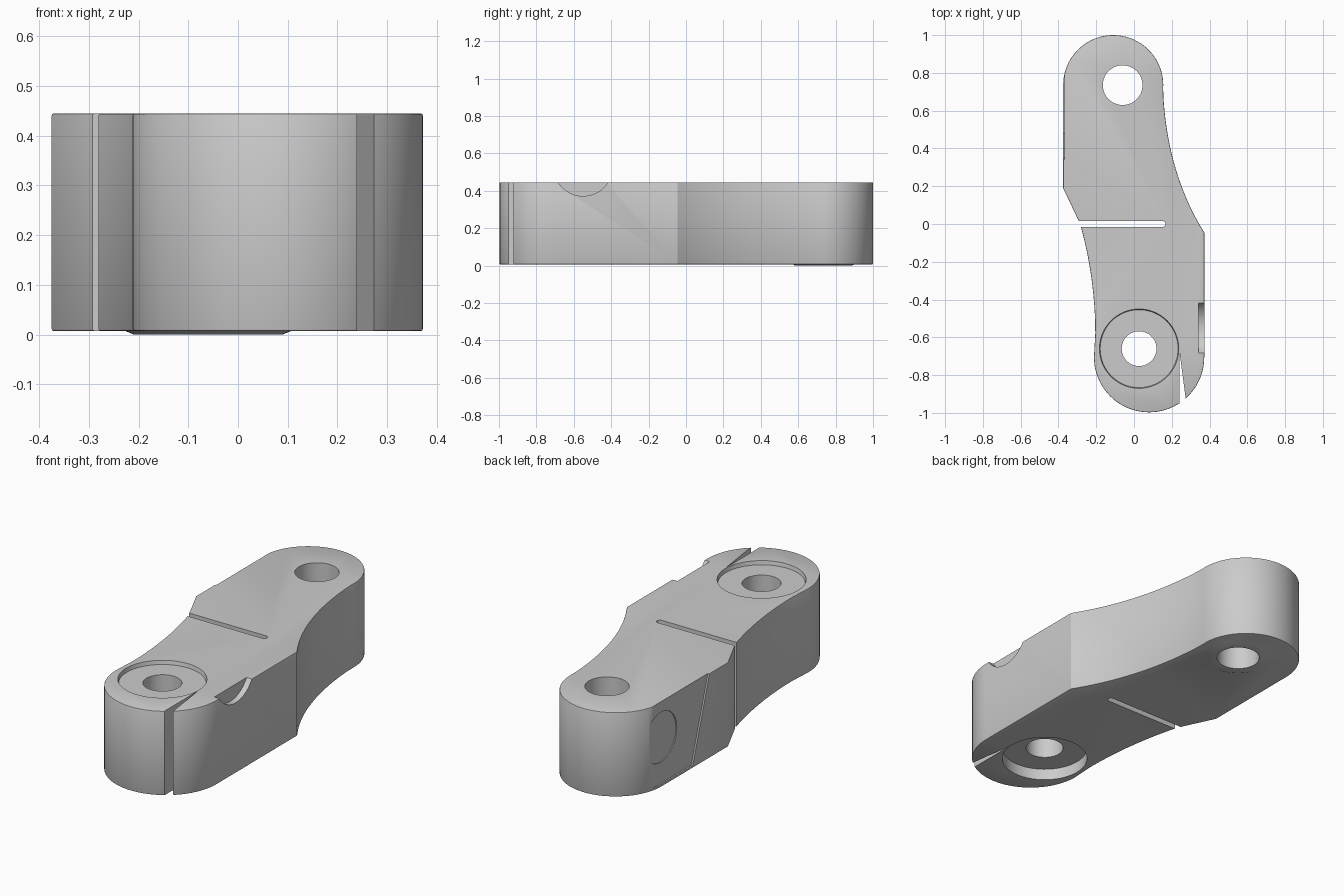
import bpy, bmesh, math
from mathutils import Matrix, Vector

cube = bpy.data.objects.get("Cube")
if cube:
    bpy.data.objects.remove(cube, do_unlink=True)

GREY = (0.6, 0.6, 0.6, 1)
grey = bpy.data.materials.new("plain grey")
grey.use_nodes = True
grey.diffuse_color = GREY
grey.node_tree.nodes["Principled BSDF"].inputs["Base Color"].default_value = GREY

BASE, TOP = 0.007, 0.445
BACK_HOLE, FRONT_HOLE = (-0.06, 0.735), (0.027, -0.66)


def arc(cx, cy, r, start, end, n=40):
    angles = [math.radians(start + (end - start) * i / n) for i in range(n + 1)]
    return [(cx + r * math.cos(a), cy + r * math.sin(a)) for a in angles]


def curve(a, b, c, n=24):
    """Quadratic curve between a and c, pulled towards b."""
    a, b, c = Vector(a), Vector(b), Vector(c)
    return [tuple(a * (1 - t) ** 2 + b * 2 * t * (1 - t) + c * t * t)
            for t in (i / n for i in range(1, n))]


def finish(name, bm):
    bmesh.ops.recalc_face_normals(bm, faces=bm.faces)
    mesh = bpy.data.meshes.new(name)
    bm.to_mesh(mesh)
    bm.free()
    mesh.materials.append(grey)
    obj = bpy.data.objects.new(name, mesh)
    bpy.context.collection.objects.link(obj)
    return obj


def prism(name, points, low, high, axis="z", bevel=0):
    """Extrude an outline along z, or a (y, z) outline along x."""
    bm = bmesh.new()
    place = (lambda p: (*p, low)) if axis == "z" else (lambda p: (low, *p))
    face = bm.faces.new([bm.verts.new(place(p)) for p in points])
    step = Vector((0, 0, high - low)) if axis == "z" else Vector((high - low, 0, 0))
    new = bmesh.ops.extrude_face_region(bm, geom=[face])["geom"]
    bmesh.ops.translate(bm, vec=step, verts=[g for g in new if isinstance(g, bmesh.types.BMVert)])
    if bevel:
        rims = [e for e in bm.edges if abs(e.verts[0].co.z - e.verts[1].co.z) < 1e-5]
        bmesh.ops.bevel(bm, geom=rims, offset=bevel, segments=2, profile=0.5, affect="EDGES")
    return finish(name, bm)


def cone(name, centre, r_low, r_high, low, high):
    bm = bmesh.new()
    bmesh.ops.create_cone(bm, cap_ends=True, segments=64, radius1=r_low, radius2=r_high,
                          depth=high - low,
                          matrix=Matrix.Translation((*centre, (low + high) / 2)))
    return finish(name, bm)


def combine(target, tool, operation):
    mod = target.modifiers.new(tool.name, "BOOLEAN")
    mod.operation, mod.solver, mod.object = operation, "EXACT", tool
    bpy.ops.object.select_all(action="DESELECT")
    bpy.context.view_layer.objects.active = target
    target.select_set(True)
    bpy.ops.object.modifier_apply(modifier=mod.name)
    bpy.data.objects.remove(tool, do_unlink=True)


# Link body: two rounded ends, joined by offset flanks
outline = arc(-0.11, 0.735, 0.265, -4, 180)
outline += [(-0.375, 0.19), (-0.285, 0)]
outline += curve((-0.285, 0), (-0.21, -0.27), (-0.205, -0.55))
outline += [(-0.205, -0.58)]
outline += arc(0.08, -0.705, 0.292, 180, 360)
outline += [(0.372, -0.045)]
outline += curve((0.372, -0.045), (0.175, 0.27), (0.154, 0.7))
body = prism("link_body", outline, BASE, TOP, bevel=0.004)

# Raised collar under the back bore
combine(body, cone("back_collar", BACK_HOLE, 0.15, 0.19, 0, BASE + 0.01), "UNION")

# Bores, and the round recesses above and below the front bore
cutters = [
    cone("back_bore", BACK_HOLE, 0.105, 0.105, -0.1, 0.6),
    cone("front_bore", FRONT_HOLE, 0.092, 0.092, -0.1, 0.6),
    cone("top_recess", FRONT_HOLE, 0.206, 0.212, TOP - 0.02, TOP + 0.01),
    cone("bottom_recess", FRONT_HOLE, 0.211, 0.211, -0.05, BASE + 0.06),
]

# Cross slot with a rounded end, and the tapering slit at the front
cutters.append(prism("cross_slot", [(-0.5, -0.016)] + arc(0.15, 0, 0.016, -90, 90, 12)
                     + [(-0.5, 0.016)], -0.1, 0.6))
cutters.append(prism("front_slit", [(0.24, -0.67), (0.24, -1.1), (0.297, -1.1)], -0.1, 0.6))

# Scoop in the upper edge of one flank
cutters.append(prism("edge_scoop", arc(-0.55, 0.53, 0.158, 0, 354, 59), 0.342, 0.5, "x"))

# Shallow panel with a slanted end, and a round dimple, on the other flank
cutters.append(prism("flank_panel", [(0.325, 0.5), (0.48, 0.02), (0.82, 0.02), (0.82, 0.5)],
                     -0.45, -0.367, "x"))
cutters.append(prism("flank_dimple", arc(0.73, 0.26, 0.13, 0, 354, 59), -0.45, -0.362, "x"))

for cutter in cutters:
    combine(body, cutter, "DIFFERENCE")

# Smooth rounded walls, crisp rims
bpy.context.view_layer.objects.active = body
body.select_set(True)
bpy.ops.object.shade_smooth_by_angle(angle=math.radians(25))
